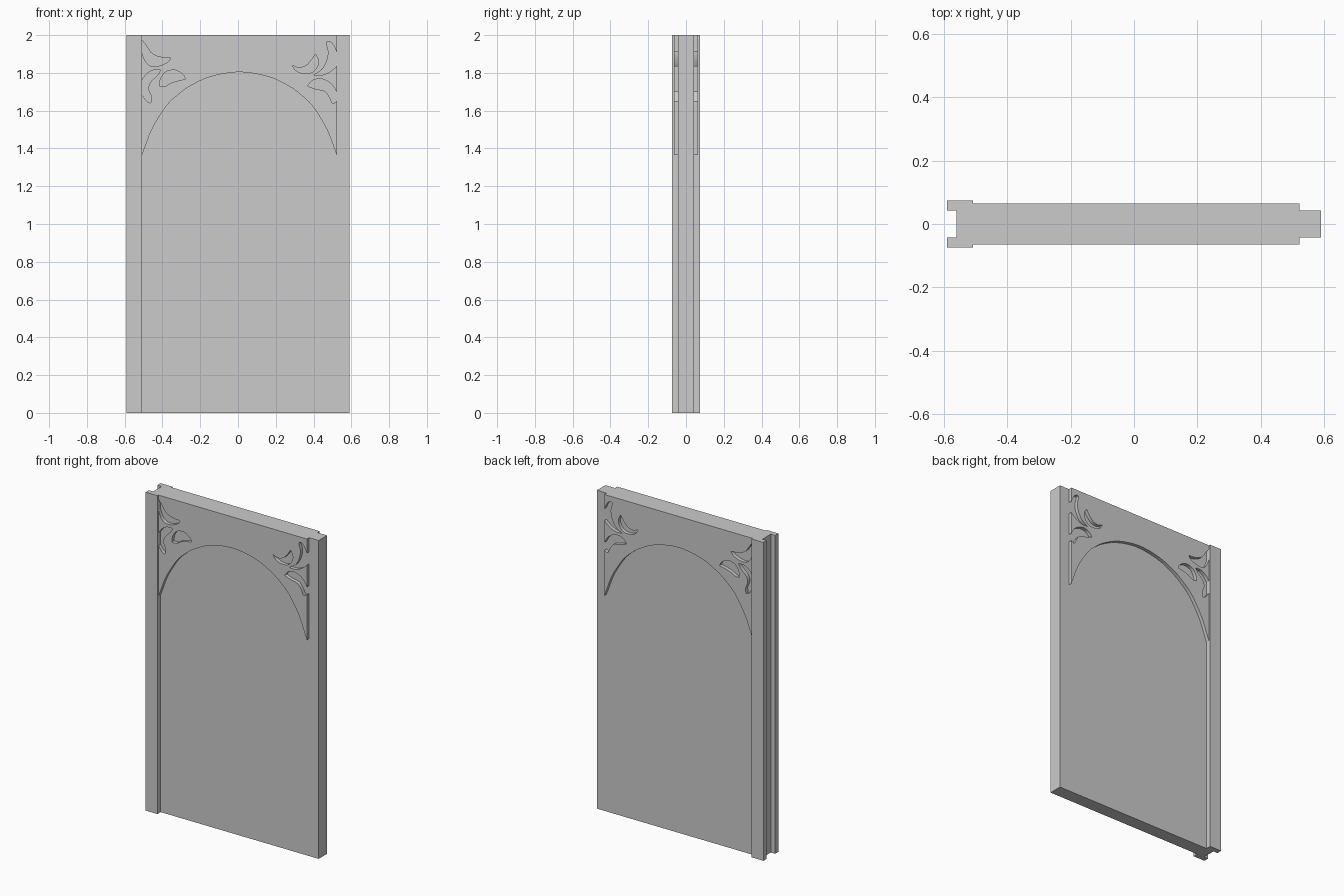
import bpy, bmesh
from mathutils import Matrix, Vector

if "Cube" in bpy.data.objects:
    bpy.data.objects.remove(bpy.data.objects["Cube"])

# Main dimensions
HEIGHT = 2.0
LEFT, RIGHT = -0.508, 0.523      # span of the carved overlay
CORE, OVERLAY, POST = 0.042, 0.064, 0.074   # half thicknesses


def extrude_profile(name, points, height):
    """Extrude a closed XY outline up from the floor."""
    bm = bmesh.new()
    face = bm.faces.new([bm.verts.new((x, y, 0)) for x, y in points])
    top = bmesh.ops.extrude_face_region(bm, geom=[face])["geom"]
    bmesh.ops.translate(bm, vec=(0, 0, height),
                        verts=[v for v in top if isinstance(v, bmesh.types.BMVert)])
    bmesh.ops.recalc_face_normals(bm, faces=bm.faces)
    mesh = bpy.data.meshes.new(name)
    bm.to_mesh(mesh)
    bm.free()
    obj = bpy.data.objects.new(name, mesh)
    bpy.context.collection.objects.link(obj)
    return obj


def smooth(points, steps=4):
    """Catmull-Rom curve through points given in hundredths of a unit."""
    p = [Vector(q) / 100 for q in points]
    p = [p[0]] + p + [p[-1]]
    out = []
    for a, b, c, d in zip(p, p[1:], p[2:], p[3:]):
        for i in range(steps):
            t = i / steps
            out.append(0.5 * (2 * b + (c - a) * t + (2 * a - 5 * b + 4 * c - d) * t ** 2
                              + (3 * b - a - 3 * c + d) * t ** 3))
    return out + [p[-1]]


def path(*strokes):
    """Join smooth strokes that meet at sharp leaf tips."""
    out = []
    for s in strokes:
        for q in smooth(s):
            if not out or (q - out[-1]).length > 1e-4:
                out.append(q)
    return out


# Wall panel: grooved post on the left, tongue on the right
half = [(0.59, CORE), (LEFT, CORE), (LEFT, POST), (-0.59, POST), (-0.59, CORE), (-0.56, CORE)]
extrude_profile("wall_panel", half + [(x, -y) for x, y in reversed(half)], HEIGHT)

# Arch edge, right to left
arch_half = [(0, 180.4), (7, 179.8), (14, 178.3), (20, 176.2), (27.8, 172), (33, 168),
             (38, 163.3), (43, 156), (46.8, 149), (49.5, 142), (51.55, 136.5)]
arch = [(x + 0.75, z) for x, z in reversed(arch_half)]
arch += [(0.75 - x, z) for x, z in arch_half[1:]]

# Leaf notches open to the left edge, bottom to top
left_low = path([(-50.8, 168.3), (-48.4, 165.1), (-46.3, 164)],
                [(-46.3, 164), (-45.8, 167.2), (-47.4, 171.4), (-46.3, 175.1),
                 (-42.6, 178.8), (-41, 181.5)],
                [(-41, 181.5), (-44.7, 181.5), (-48.4, 179.4), (-50.8, 176.2)])
left_high = path([(-50.8, 190.5), (-48.9, 185.9), (-45.8, 183.6), (-41.5, 183.8),
                  (-37.3, 185.7), (-35.7, 187.8)],
                 [(-35.7, 187.8), (-41.5, 188.4), (-45.8, 190.5), (-48.4, 194.2), (-50.8, 197.4)])

# Leaf notches open to the right edge, top to bottom
right_high = path([(52.3, 191), (50.5, 194.7), (48.4, 196.6), (46.8, 195.8), (47.9, 191),
                   (46.8, 185.7), (44.2, 181.5), (39.9, 178.8)],
                  [(39.9, 178.8), (44.2, 178.8), (48.4, 180.4), (52.3, 183.6)])
right_low = path([(52.3, 169.8), (49.5, 174.1), (44.7, 176.7), (39.9, 176.2), (36.8, 173)],
                 [(36.8, 173), (41.5, 171.4), (45.8, 170.4), (48.4, 167.2), (50, 164),
                  (52.3, 165)])

# Closed leaf holes
left_hole = path([(-41.5, 173), (-41, 176.7), (-38.4, 180.4), (-33.6, 181.5),
                  (-29.4, 179.4), (-27.8, 176.7)],
                 [(-27.8, 176.7), (-31.5, 175.9), (-35.2, 174.8), (-38.4, 173), (-41.5, 173)])
right_hole = path([(28.8, 184.1), (32, 182.7), (35.7, 183.6), (38.4, 186.2), (41, 190)],
                  [(41, 190), (42.6, 186.2), (41.5, 182.5), (38.4, 179.9), (33.6, 179.9),
                   (30.4, 181.5), (28.8, 184.1)])

outline = (path(arch) + left_low + left_high
           + [Vector((LEFT, HEIGHT)), Vector((RIGHT, HEIGHT))] + right_high + right_low)

# Fill the overlay shape as a flat curve with thickness
curve = bpy.data.curves.new("overlay_shape", 'CURVE')
curve.dimensions = '2D'
curve.fill_mode = 'BOTH'
curve.extrude = (OVERLAY - CORE) / 2
for loop in (outline, left_hole[:-1], right_hole[:-1]):
    spline = curve.splines.new('POLY')
    spline.points.add(len(loop) - 1)
    for pt, q in zip(spline.points, loop):
        pt.co = (q.x, q.y, 0, 1)
    spline.use_cyclic_u = True
shape = bpy.data.objects.new("overlay_shape", curve)
bpy.context.collection.objects.link(shape)
graph = bpy.context.evaluated_depsgraph_get()
mesh = bpy.data.meshes.new_from_object(shape.evaluated_get(graph))
bpy.data.objects.remove(shape)

# Stand it upright on the front and drop the hidden faces against the panel
bm = bmesh.new()
bm.from_mesh(mesh)
bm.transform(Matrix.Translation((0, -(CORE + OVERLAY) / 2, 0)) @ Matrix.Rotation(1.5707963, 4, 'X'))
bmesh.ops.remove_doubles(bm, verts=bm.verts, dist=1e-5)
bmesh.ops.recalc_face_normals(bm, faces=bm.faces)
hidden = [f for f in bm.faces if all(abs(v.co.y + CORE) < 1e-4 for v in f.verts)]
bmesh.ops.delete(bm, geom=hidden, context='FACES')
for f in bm.faces:
    f.smooth = False
bm.to_mesh(mesh)
bm.free()

# Carved arch overlay, mirrored to the back
overlay = bpy.data.objects.new("arch_overlay", mesh)
bpy.context.collection.objects.link(overlay)
mirror = overlay.modifiers.new("back_side", 'MIRROR')
mirror.use_axis = (False, True, False)
mirror.use_mirror_merge = False
